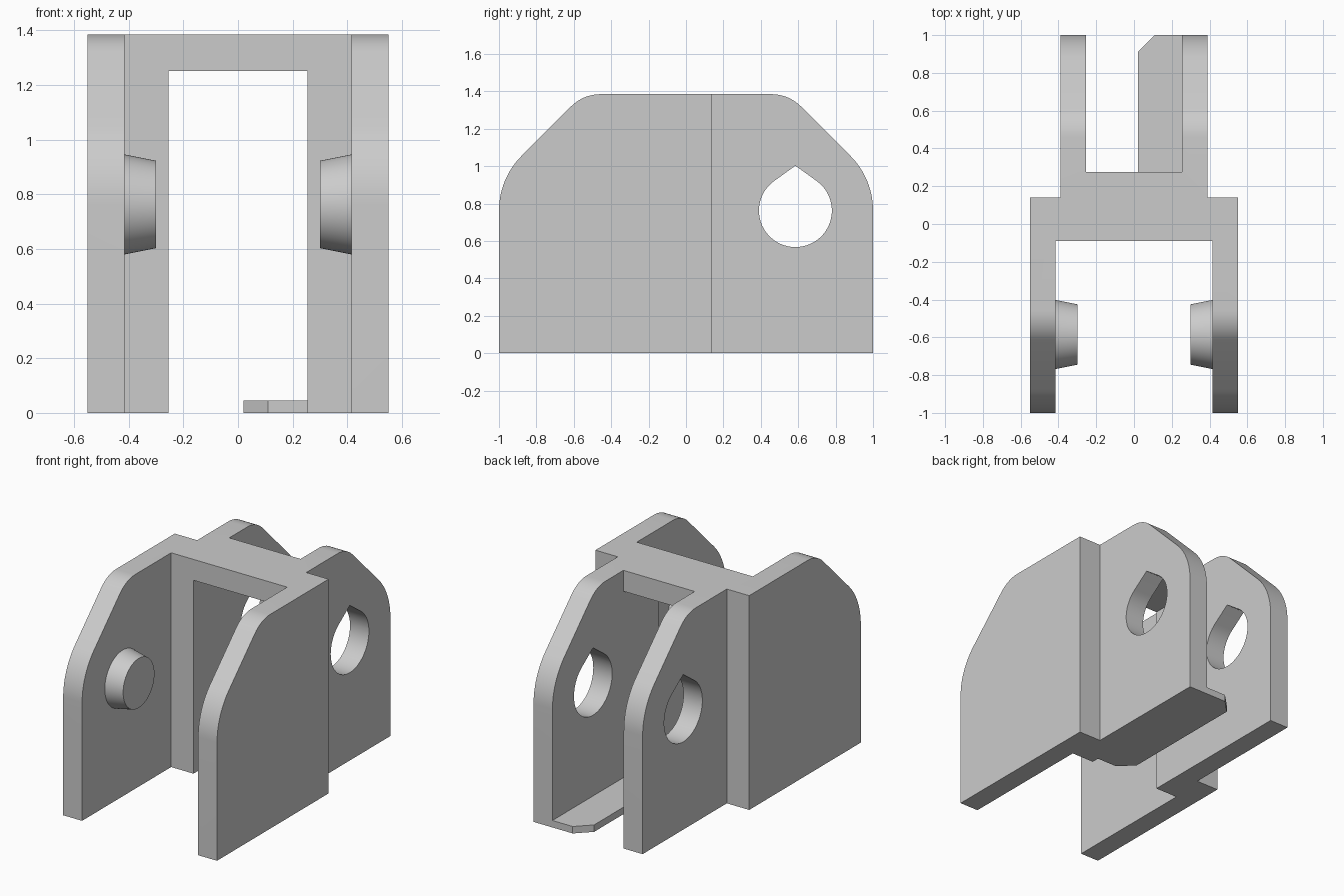
import bpy, bmesh
from math import radians, sin, cos, pi, asin
from mathutils import Vector, Matrix

cube = bpy.data.objects.get("Cube")
if cube:
    bpy.data.objects.remove(cube, do_unlink=True)

grey = bpy.data.materials.new("plain grey")
grey.use_nodes = True
GREY = (0.6, 0.6, 0.6, 1)
grey.diffuse_color = GREY
grey.node_tree.nodes["Principled BSDF"].inputs["Base Color"].default_value = GREY

HEIGHT = 1.385
PIVOT_Y, PIVOT_Z = 0.585, 0.7625


def finish(name, bm):
    bmesh.ops.recalc_face_normals(bm, faces=bm.faces)
    mesh = bpy.data.meshes.new(name)
    bm.to_mesh(mesh)
    bm.free()
    mesh.materials.append(grey)
    obj = bpy.data.objects.new(name, mesh)
    bpy.context.collection.objects.link(obj)
    return obj


def prism(name, points, axis, start, end):
    """Extrude an outline along x (points are y, z) or z (points are x, y)."""
    bm = bmesh.new()
    place = (lambda p: (start, *p)) if axis == "x" else (lambda p: (*p, start))
    face = bm.faces.new([bm.verts.new(place(p)) for p in points])
    moved = bmesh.ops.extrude_face_region(bm, geom=[face])["geom"]
    step = Vector((end - start, 0, 0) if axis == "x" else (0, 0, end - start))
    bmesh.ops.translate(bm, vec=step,
                        verts=[v for v in moved if isinstance(v, bmesh.types.BMVert)])
    return finish(name, bm)


def arc(cy, cz, r, a0, a1, steps):
    angles = [a0 + (a1 - a0) * i / steps for i in range(steps + 1)]
    return [(cy + r * cos(a), cz + r * sin(a)) for a in angles]


def mirrored(half):
    return half + [(-u, v) for u, v in reversed(half)]


def boolean(target, cutter, operation):
    mod = target.modifiers.new(operation.title(), "BOOLEAN")
    mod.operation, mod.solver, mod.object = operation, "EXACT", cutter
    bpy.context.view_layer.objects.active = target
    bpy.ops.object.modifier_apply(modifier=mod.name)
    bpy.data.objects.remove(cutter, do_unlink=True)


def smooth(obj):
    bpy.ops.object.select_all(action="DESELECT")
    obj.select_set(True)
    bpy.context.view_layer.objects.active = obj
    bpy.ops.object.shade_smooth_by_angle(angle=radians(30))


# Bracket body: stepped plan with narrow rear plates and wide front plates
plan = mirrored([(0.255, 0.275), (0.255, 1), (0.39, 1), (0.39, 0.14),
                 (0.55, 0.14), (0.55, -1), (0.415, -1), (0.415, -0.09)])
body = prism("bracket_body", plan, "z", 0, HEIGHT)

# Side outline with a large shoulder round and a small top round
outline = mirrored([(1, 0)]
                   + arc(PIVOT_Y, PIVOT_Z, 0.415, 0, pi / 4, 12)
                   + arc(0.458, HEIGHT - 0.22, 0.22, pi / 4, pi / 2, 8))
boolean(body, prism("side_outline", outline, "x", -0.8, 0.8), "INTERSECT")

# Opening under the bridge
opening = [(-0.255, -0.3), (0.255, -0.3), (0.255, 0.6), (-0.255, 0.6)]
boolean(body, prism("opening_cutter", opening, "z", -0.2, 1.25), "DIFFERENCE")

# Teardrop holes through the rear plates
radius, rise = 0.195, 0.24
tangent = asin(radius / rise)
start = pi / 2 + (pi / 2 - tangent)
teardrop = arc(PIVOT_Y, PIVOT_Z, radius, start, 3 * pi - start, 48)
teardrop.append((PIVOT_Y, PIVOT_Z + rise))
boolean(body, prism("hole_cutter", teardrop, "x", -0.8, 0.8), "DIFFERENCE")
smooth(body)

# Tapered pivot pins on the inner faces of the front plates
for side, name in ((1, "left_pivot_pin"), (-1, "right_pivot_pin")):
    bm = bmesh.new()
    bmesh.ops.create_cone(bm, cap_ends=True, segments=64, radius1=0.183,
                          radius2=0.16, depth=0.115)
    bmesh.ops.transform(bm, verts=bm.verts,
                        matrix=Matrix.Translation((side * 0.3575, -PIVOT_Y, PIVOT_Z))
                        @ Matrix.Rotation(-side * pi / 2, 4, "Y"))
    smooth(finish(name, bm))

# Thin chamfered floor tab along the left plate
tab = [(0.255, -0.04), (0.255, 1), (0.11, 1), (0.02, 0.91), (0.02, 0.05), (0.11, -0.04)]
prism("floor_tab", tab, "z", 0, 0.045)
